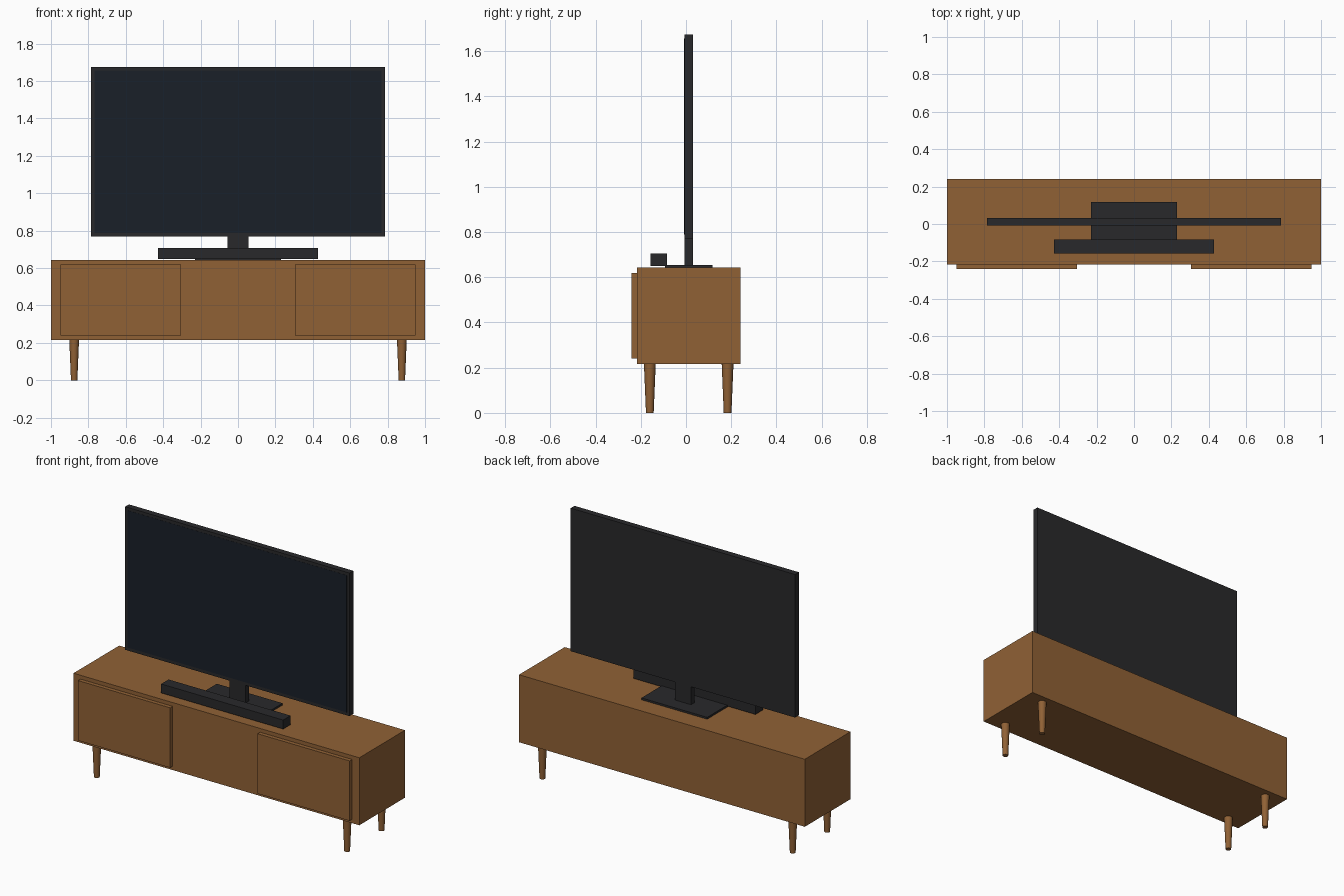
import bpy, bmesh
from mathutils import Matrix, Vector

if "Cube" in bpy.data.objects:
    bpy.data.objects.remove(bpy.data.objects["Cube"])


def material(name, rgb):
    m = bpy.data.materials.new(name)
    m.diffuse_color = (*rgb, 1)
    m.use_nodes = True
    m.node_tree.nodes["Principled BSDF"].inputs["Base Color"].default_value = m.diffuse_color
    return m


wood = material("wood", (0.28, 0.12, 0.036))
black = material("black_plastic", (0.022, 0.022, 0.024))
glass = material("dark_glass", (0.010, 0.014, 0.022))


def finish(name, bm, mat):
    me = bpy.data.meshes.new(name)
    bm.to_mesh(me)
    bm.free()
    me.materials.append(mat)
    ob = bpy.data.objects.new(name, me)
    bpy.context.collection.objects.link(ob)
    return ob


def box(name, lo, hi, mat):
    lo, hi = Vector(lo), Vector(hi)
    bm = bmesh.new()
    bmesh.ops.create_cube(bm, size=1, matrix=Matrix.Translation((lo + hi) / 2)
                          @ Matrix.Diagonal((*(hi - lo), 1)))
    return finish(name, bm, mat)


def leg(name, x, y):
    bm = bmesh.new()
    bmesh.ops.create_cone(bm, cap_ends=True, segments=16, radius1=0.017, radius2=0.026,
                          depth=0.216, matrix=Matrix.Translation((x, y, 0.108)))
    ob = finish(name, bm, wood)
    bpy.context.view_layer.objects.active = ob
    ob.select_set(True)
    bpy.ops.object.shade_smooth_by_angle()
    ob.select_set(False)


# Cabinet body
box("cabinet", (-1, -0.216, 0.216), (1, 0.241, 0.643), wood)

# Doors and tapered legs on each side
for side, s in (("left", -1), ("right", 1)):
    x0, x1 = sorted((s * 0.306, s * 0.95))
    box(side + "_door", (x0, -0.241, 0.24), (x1, -0.216, 0.619), wood)
    leg(side + "_front_leg", s * 0.876, -0.16)
    leg(side + "_back_leg", s * 0.876, 0.184)

# Television on its stand
box("stand_base", (-0.23, -0.092, 0.643), (0.23, 0.117, 0.655), black)
box("stand_neck", (-0.056, -0.006, 0.655), (0.056, 0.03, 0.77), black)
box("television_body", (-0.785, -0.007, 0.769), (0.785, 0.031, 1.674), black)
box("television_screen", (-0.766, -0.008, 0.788), (0.766, -0.007, 1.655), glass)

# Speaker bar in front of the stand
box("soundbar", (-0.427, -0.158, 0.649), (0.427, -0.084, 0.706), black)
